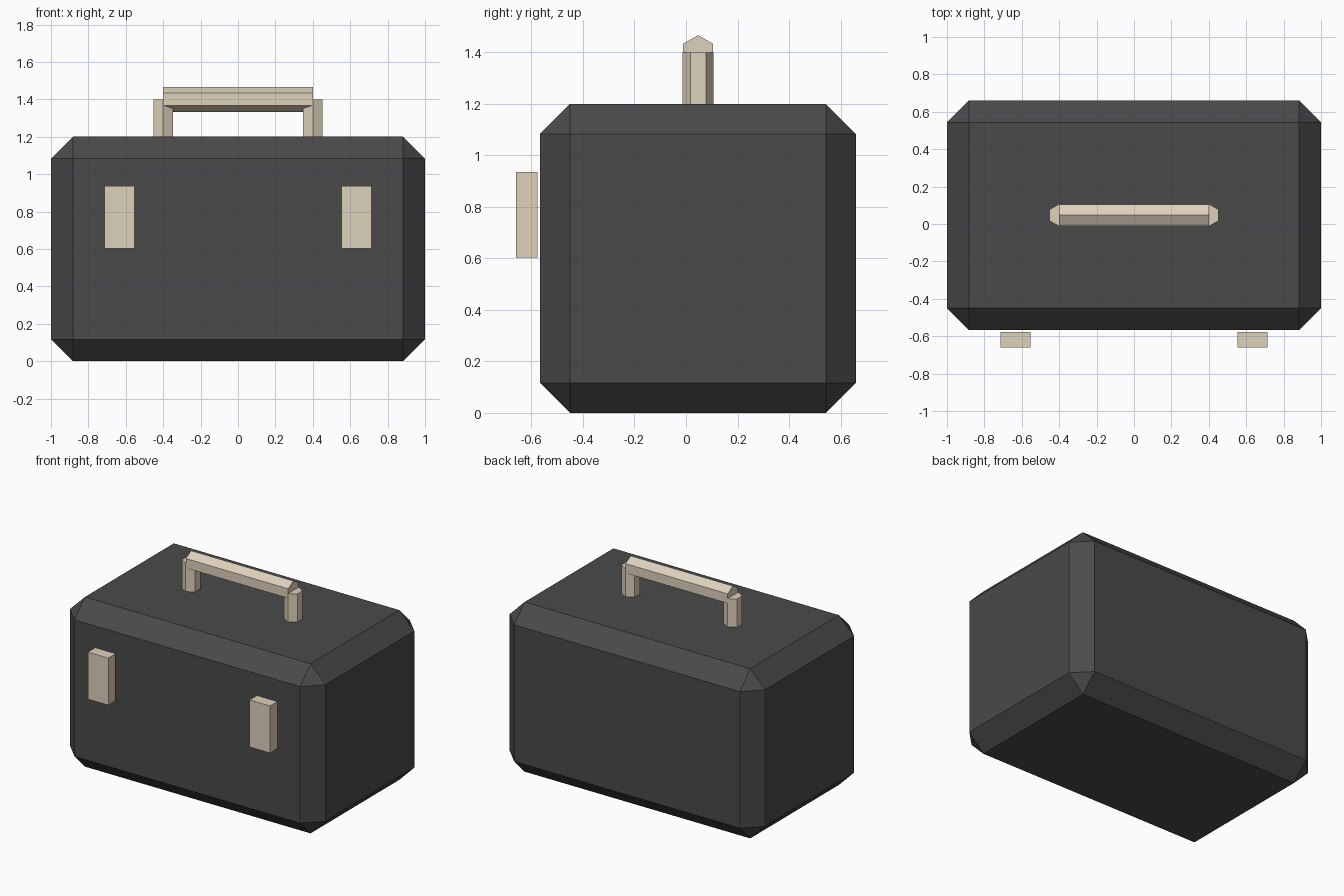
import bpy, bmesh, math
from mathutils import Vector

if "Cube" in bpy.data.objects:
    bpy.data.objects.remove(bpy.data.objects["Cube"])


def material(name, rgb):
    m = bpy.data.materials.new(name)
    m.diffuse_color = (*rgb, 1)
    m.use_nodes = True
    m.node_tree.nodes["Principled BSDF"].inputs["Base Color"].default_value = m.diffuse_color
    return m


dark = material("charcoal", (0.068, 0.068, 0.068))
cream = material("cream", (0.73, 0.64, 0.50))


def finish(name, bm, mat):
    bmesh.ops.recalc_face_normals(bm, faces=bm.faces)
    mesh = bpy.data.meshes.new(name)
    bm.to_mesh(mesh)
    bm.free()
    mesh.materials.append(mat)
    obj = bpy.data.objects.new(name, mesh)
    bpy.context.collection.objects.link(obj)
    return obj


def box(name, lo, hi, mat, chamfer=0):
    bm = bmesh.new()
    bmesh.ops.create_cube(bm, size=1)
    for v in bm.verts:
        v.co = Vector([(a + b) / 2 + c * (b - a) for a, b, c in zip(lo, hi, v.co)])
    if chamfer:
        bmesh.ops.bevel(bm, geom=bm.edges[:], offset=chamfer, segments=1,
                        affect='EDGES', profile=0.5)
    return finish(name, bm, mat)


def hex_prism(name, start, axis, corner, side, radius, mat):
    """Six-sided prism from start along axis, with one edge towards corner."""
    bm = bmesh.new()
    rim = []
    for i in range(6):
        a = i * math.pi / 3
        rim.append(bm.verts.new(Vector(start) + radius * (
            math.cos(a) * Vector(corner) + math.sin(a) * Vector(side))))
    face = bm.faces.new(rim)
    new = bmesh.ops.extrude_face_region(bm, geom=[face])["geom"]
    bmesh.ops.translate(bm, vec=Vector(axis),
                        verts=[g for g in new if isinstance(g, bmesh.types.BMVert)])
    return finish(name, bm, mat)


# Chamfered case
box("case_body", (-1, -0.567, 0), (1, 0.66, 1.2), dark, 0.117)

# Handle: grip bar and two posts
hex_prism("handle_grip", (-0.4, 0.047, 1.4), (0.8, 0, 0),
          (0, 0, 1), (0, 1, 0), 0.067, cream)
for side, s in (("left", -1), ("right", 1)):
    hex_prism(side + "_handle_post", (0.4 * s, 0.047, 1.2), (0, 0, 0.2),
              (0, 1, 0), (1, 0, 0), 0.06, cream)
    # Front latch, standing just off the case
    x = 0.633 * s
    box(side + "_latch", (x - 0.08, -0.66, 0.603), (x + 0.08, -0.577, 0.936), cream)
